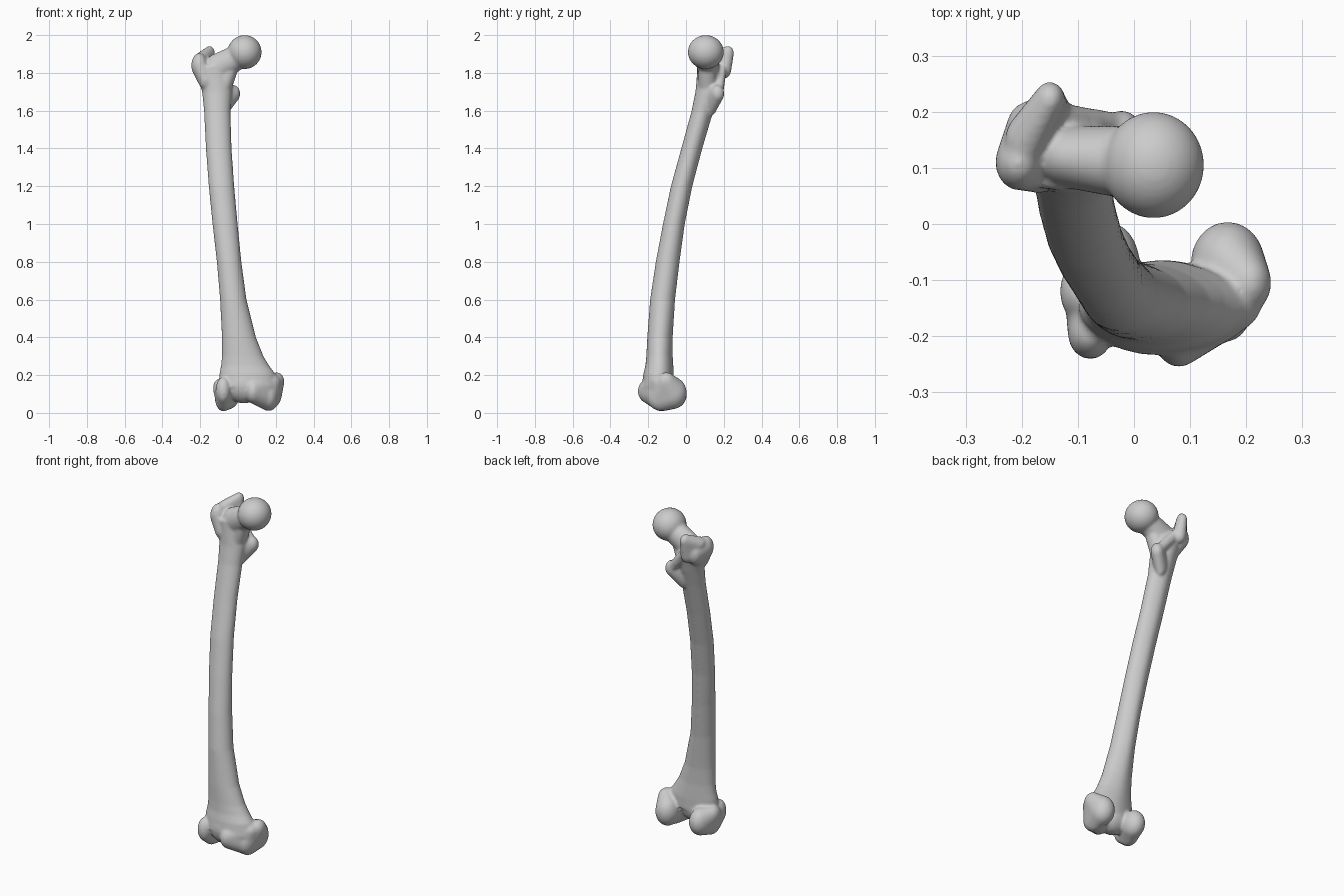
import bpy, bmesh, math
from mathutils import Vector, Matrix

if "Cube" in bpy.data.objects:
    bpy.data.objects.remove(bpy.data.objects["Cube"])

bm = bmesh.new()


def hull(*balls):
    """Convex skin around several (centre, radii) ellipsoids."""
    part = bmesh.new()
    for centre, radii in balls:
        m = Matrix.Translation(centre) @ Matrix.Diagonal((*radii, 1))
        bmesh.ops.create_icosphere(part, subdivisions=4, radius=1, matrix=m)
    if len(balls) > 1:
        res = bmesh.ops.convex_hull(part, input=part.verts)
        junk = set(res["geom_interior"]) | set(res["geom_unused"])
        bmesh.ops.delete(part, geom=[g for g in junk if isinstance(g, bmesh.types.BMVert)], context="VERTS")
    tmp = bpy.data.meshes.new("tmp")
    part.to_mesh(tmp)
    part.free()
    bm.from_mesh(tmp)
    bpy.data.meshes.remove(tmp)


def loft(sections, n=48):
    """Shaft from (z, x min, x max, y min, y max) with a ridge along the back."""
    rings = []
    for z, x0, x1, y0, y1 in sections:
        ring = []
        for i in range(n):
            a = math.tau * i / n
            ridge = 1 + 0.07 * max(0, math.sin(a)) ** 12
            ring.append(bm.verts.new(((x0 + x1) / 2 + (x1 - x0) / 2 * math.cos(a),
                                      (y0 + y1) / 2 + (y1 - y0) / 2 * math.sin(a) * ridge, z)))
        rings.append(ring)
    for lo, hi in zip(rings, rings[1:]):
        for i in range(n):
            j = (i + 1) % n
            bm.faces.new((lo[i], lo[j], hi[j], hi[i]))
    bm.faces.new(rings[0][::-1])
    bm.faces.new(rings[-1])


# Bowed shaft, flaring towards the knee
loft([
    (.14, -.10, .21, -.235, -.07), (.21, -.098, .195, -.225, -.07),
    (.25, -.09, .165, -.215, -.072), (.30, -.085, .135, -.21, -.075),
    (.40, -.085, .095, -.205, -.075), (.60, -.095, .045, -.19, -.062),
    (.80, -.112, .018, -.16, -.038), (1.0, -.135, -.002, -.122, -.01),
    (1.2, -.155, -.02, -.08, .03), (1.4, -.17, -.034, -.025, .083),
    (1.6, -.18, -.04, .03, .142), (1.7, -.19, -.033, .05, .175),
    (1.78, -.21, -.035, .058, .195), (1.84, -.225, -.05, .062, .18),
])

# Ball head and neck
hull(((.035, .105, 1.91), (.09, .095, .09)))
hull(((.02, .107, 1.895), (.06, .068, .065)), ((-.12, .12, 1.82), (.055, .055, .08)))
hull(((-.03, .11, 1.85), (.04, .045, .04)), ((-.08, .115, 1.72), (.045, .05, .05)))

# Greater trochanter: front shoulder and hooked rear crest
hull(((-.205, .11, 1.84), (.042, .05, .065)), ((-.17, .10, 1.76), (.04, .045, .05)),
     ((-.18, .18, 1.82), (.045, .04, .06)))
hull(((-.195, .15, 1.875), (.035, .045, .035)), ((-.15, .222, 1.905), (.027, .032, .038)),
     ((-.15, .205, 1.82), (.035, .035, .05)))

# Lesser trochanter and the crest leading to it
hull(((-.022, .167, 1.69), (.034, .036, .045)), ((-.075, .13, 1.66), (.04, .04, .09)))
hull(((-.13, .195, 1.82), (.025, .02, .03)), ((-.04, .175, 1.71), (.025, .025, .03)))

# Inner knee condyle
hull(((.167, -.07, .105), (.066, .074, .085)), ((.165, -.13, .09), (.05, .08, .08)),
     ((.205, -.105, .165), (.04, .05, .05)))
hull(((.16, -.13, .09), (.055, .075, .08)), ((.08, -.197, .115), (.045, .058, .065)),
     ((.18, -.13, .16), (.05, .06, .05)))

# Outer knee condyle
hull(((-.05, -.07, .10), (.06, .075, .08)), ((-.075, -.13, .085), (.045, .07, .077)),
     ((-.10, -.12, .13), (.032, .05, .05)))
hull(((-.078, -.13, .085), (.045, .07, .077)), ((-.078, -.195, .12), (.04, .046, .07)))

# Grooved bridge between the condyles
hull(((.03, -.15, .15), (.10, .083, .10)))

# Fuse all parts into one smooth surface
mesh = bpy.data.meshes.new("thigh_bone")
bm.to_mesh(mesh)
bm.free()
bone = bpy.data.objects.new("thigh_bone", mesh)
bpy.context.collection.objects.link(bone)

mat = bpy.data.materials.new("bone_grey")
mat.use_nodes = True
grey = (.6, .6, .6, 1)
mat.diffuse_color = grey
mat.node_tree.nodes["Principled BSDF"].inputs["Base Color"].default_value = grey
mesh.materials.append(mat)

fuse = bone.modifiers.new("fuse", "REMESH")
fuse.mode = "VOXEL"
fuse.voxel_size = 0.007
fuse.use_smooth_shade = True
soften = bone.modifiers.new("soften", "SMOOTH")
soften.factor = 0.5
soften.iterations = 9
bpy.context.view_layer.objects.active = bone
bone.select_set(True)
for name in ("fuse", "soften"):
    bpy.ops.object.modifier_apply(modifier=name)
bpy.ops.object.shade_smooth()
